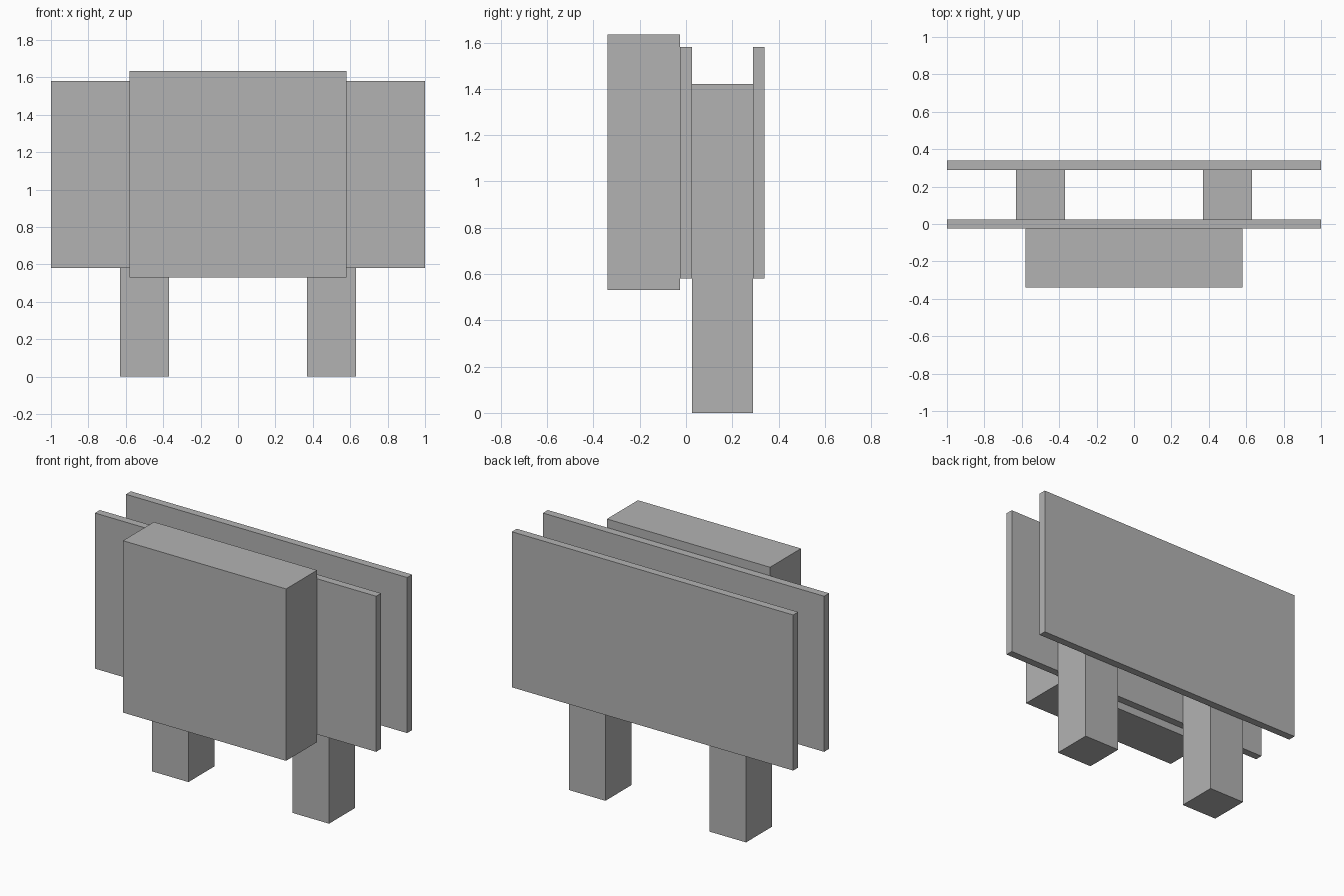
import bpy

cube = bpy.data.objects.get("Cube")
if cube:
    bpy.data.objects.remove(cube, do_unlink=True)

# Single plain grey material
grey = bpy.data.materials.new("plain_grey")
grey.use_nodes = True
colour = (0.45, 0.45, 0.45, 1)
grey.diffuse_color = colour
for node in grey.node_tree.nodes:
    if node.type == "BSDF_PRINCIPLED":
        node.inputs["Base Color"].default_value = colour


def block(name, x, y, z):
    """Box spanning the given (low, high) range on each axis."""
    spans = (x, y, z)
    bpy.ops.mesh.primitive_cube_add(size=1)
    obj = bpy.context.object
    obj.name = name
    obj.location = [(low + high) / 2 for low, high in spans]
    obj.scale = [high - low for low, high in spans]
    bpy.ops.object.transform_apply(location=False, rotation=False, scale=True)
    obj.data.materials.append(grey)
    return obj


# Two wide panels on either side of the posts
panel_z = (0.58, 1.58)
block("front_panel", (-1, 1), (-0.025, 0.025), panel_z)
block("back_panel", (-1, 1), (0.29, 0.34), panel_z)

# Deep box mounted on the front panel
block("front_box", (-0.58, 0.58), (-0.34, -0.025), (0.53, 1.635))

# Square posts sandwiched between the panels
for side, centre in (("left", 0.5), ("right", -0.5)):
    block(side + "_post", (centre - 0.13, centre + 0.13), (0.025, 0.29), (0, 1.42))
